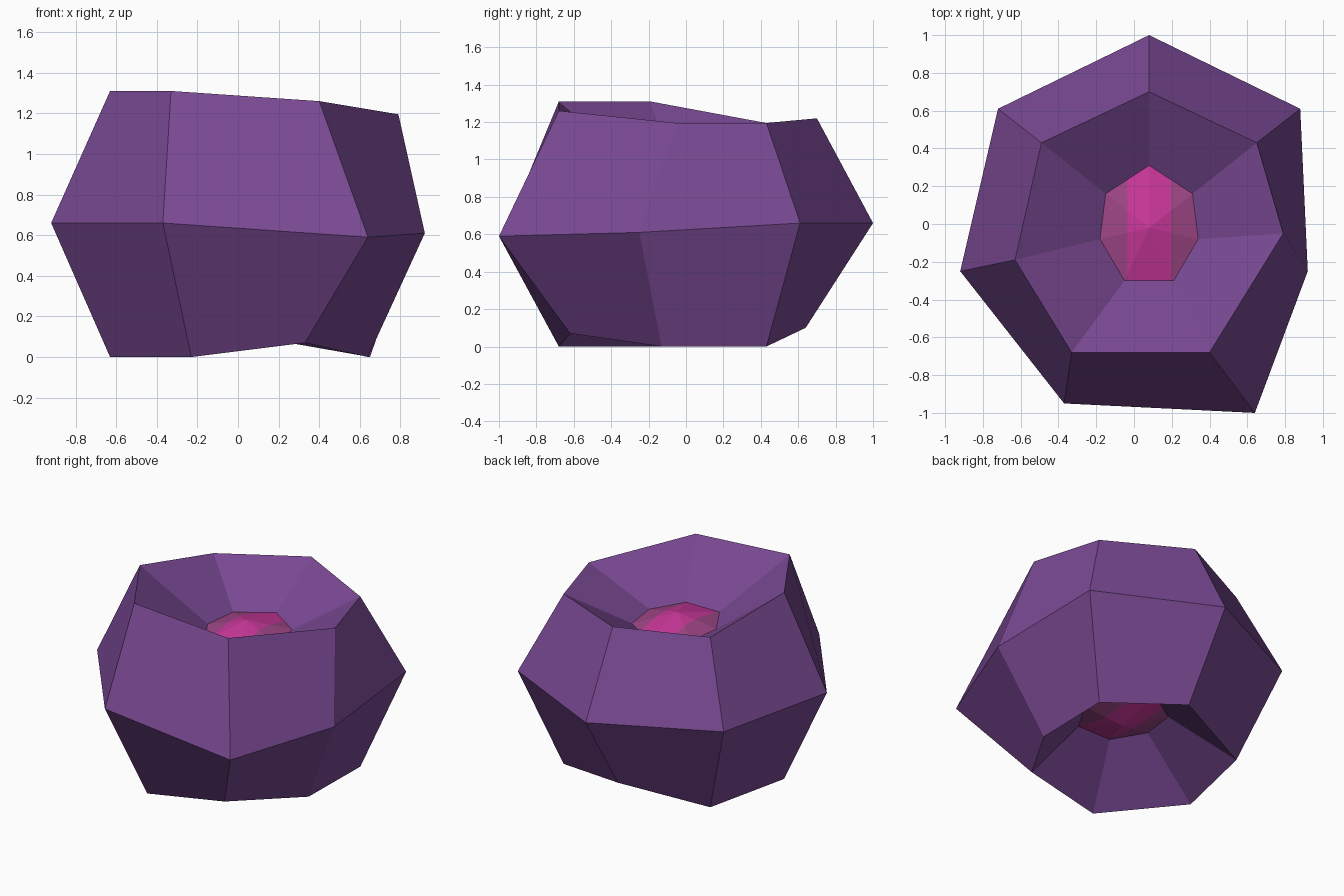
import bpy, bmesh
from mathutils import Vector

if "Cube" in bpy.data.objects:
    bpy.data.objects.remove(bpy.data.objects["Cube"])


def material(name, rgb):
    m = bpy.data.materials.new(name)
    m.diffuse_color = (*rgb, 1)
    m.use_nodes = True
    m.node_tree.nodes["Principled BSDF"].inputs["Base Color"].default_value = m.diffuse_color
    return m


purple = material("purple", (0.19, 0.066, 0.29))
bright_pink = material("bright pink", (0.58, 0.038, 0.32))
dull_pink = material("dull pink", (0.34, 0.06, 0.235))

# Seven-sided rings, clockwise from the back corner
waist = [(.08, 1, .66), (.88, .61, .66), (.92, -.25, .61), (.64, -1, .59),
         (-.37, -.95, .66), (-.92, -.25, .66), (-.72, .61, .66)]
top_rim = [(.08, .70, 1.22), (.65, .43, 1.195), (.79, -.05, 1.195), (.40, -.68, 1.26),
           (-.33, -.68, 1.31), (-.63, -.19, 1.31), (-.49, .43, 1.195)]
bottom_rim = [(.08, .64, .10), (.65, .43, 0), (.64, -.13, 0), (.33, -.62, .07),
              (-.23, -.68, 0), (-.63, -.19, 0), (-.49, .43, 0)]
hole = [(.08, .31), (.31, .16), (.34, -.08), (.21, -.30),
        (-.05, -.30), (-.18, -.08), (-.15, .16)]
top_hole = [(x, y, .975) for x, y in hole]
bottom_hole = [(x, y, .31) for x, y in hole]


def finish(bm, name, mats):
    mesh = bpy.data.meshes.new(name)
    bm.to_mesh(mesh)
    bm.free()
    for m in mats:
        mesh.materials.append(m)
    bpy.context.collection.objects.link(bpy.data.objects.new(name, mesh))


# Body: rings bridged from the top crater, around the waist, to the bottom crater
bm = bmesh.new()
rings = [[bm.verts.new(p) for p in ring]
         for ring in (top_hole, top_rim, waist, bottom_rim, bottom_hole)]
for a, b in zip(rings, rings[1:]):
    for i in range(7):
        j = (i + 1) % 7
        bm.faces.new((a[i], a[j], b[j], b[i]))
finish(bm, "body", [purple])


# Centres: shallow cones closing the craters, with a bright stripe in the middle
def centre(name, ring, apex_z, up):
    bm = bmesh.new()
    verts = [bm.verts.new(p) for p in ring]
    apex = bm.verts.new((.08, -.02, apex_z))
    for i in range(7):
        a, b = verts[i], verts[(i + 1) % 7]
        bm.faces.new((b, a, apex) if up else (a, b, apex))
    for x in (-.035, .195):
        bmesh.ops.bisect_plane(bm, geom=bm.verts[:] + bm.edges[:] + bm.faces[:],
                               plane_co=Vector((x, 0, 0)), plane_no=Vector((1, 0, 0)))
    for f in bm.faces:
        f.material_index = 0 if abs(f.calc_center_median().x - .08) < .115 else 1
    finish(bm, name, [bright_pink, dull_pink])


centre("top_centre", top_hole, 1.05, True)
centre("bottom_centre", bottom_hole, .24, False)
